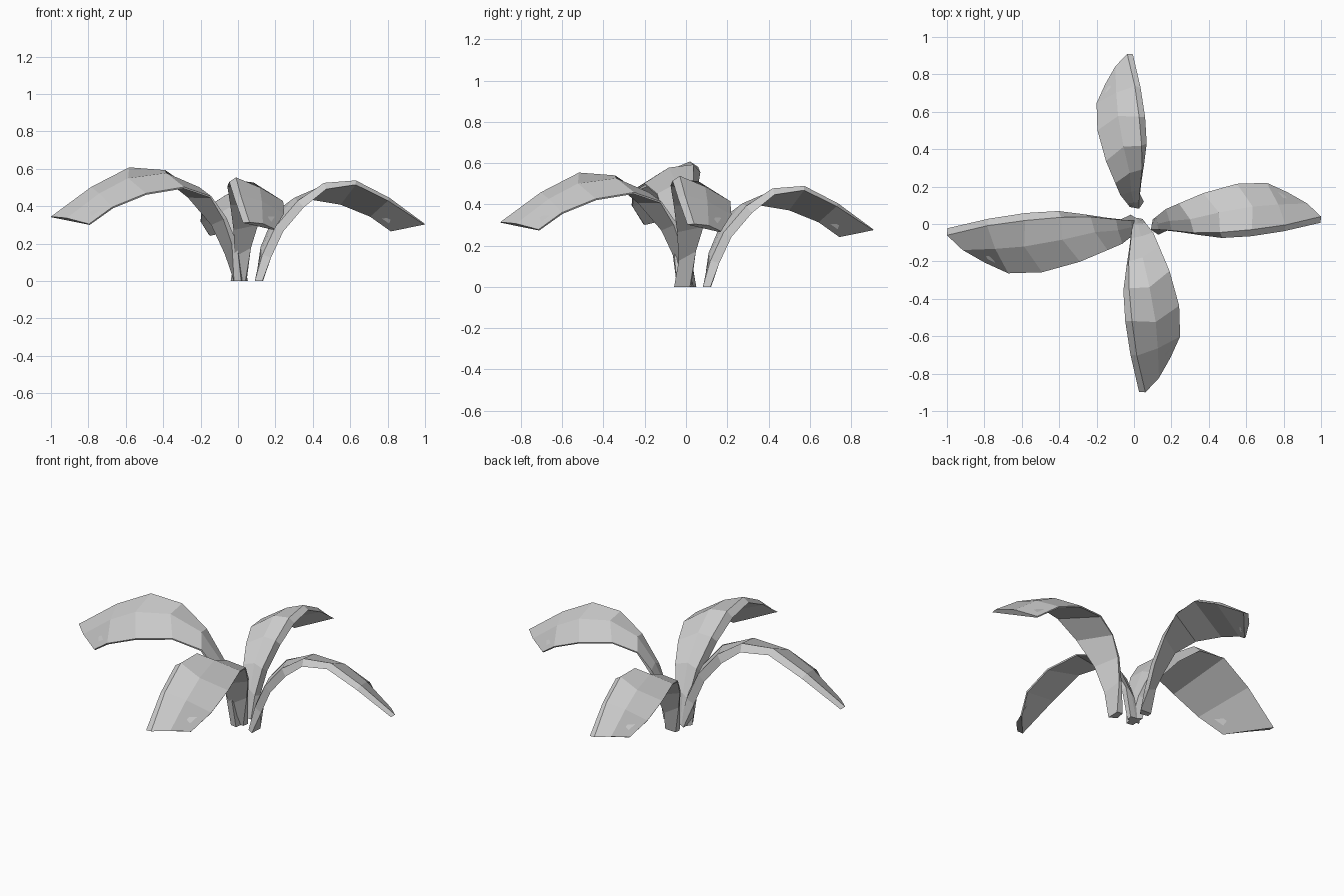
import bpy, bmesh, math
from mathutils import Vector, Matrix

if "Cube" in bpy.data.objects:
    bpy.data.objects.remove(bpy.data.objects["Cube"])

grey = bpy.data.materials.new("light grey")
grey.use_nodes = True
colour = (0.6, 0.6, 0.6, 1)
grey.diffuse_color = colour
grey.node_tree.nodes["Principled BSDF"].inputs["Base Color"].default_value = colour

# High edge and low edge of one arching blade, from stem to tip
high_edge = [Vector(p) for p in (
    (.09, -.03, 0), (.13, -.03, .14), (.2, -.035, .29), (.32, -.047, .43),
    (.46, -.045, .525), (.63, -.03, .538), (.81, -.005, .445), (1, .04, .305))]
low_edge = [Vector(p) for p in (
    (.1, .025, 0), (.12, .04, .18), (.17, .08, .3), (.24, .11, .4),
    (.37, .165, .445), (.55, .215, .415), (.71, .22, .35), (.82, .17, .27))]
last = len(high_edge) - 1


def section(i):
    """Five-sided wedge: thick at the high edge, thin at the low edge."""
    high, low = high_edge[i], low_edge[i]
    before, after = max(i - 1, 0), min(i + 1, last)
    tangent = (high_edge[after] + low_edge[after]
               - high_edge[before] - low_edge[before]).normalized()
    normal = tangent.cross(low - high).normalized()
    outward = tangent.cross(normal)
    blade = min(i / 4, 1)
    slide = .04 * blade if i < last - 1 else 0
    crease = high.lerp(low, .45) + tangent * slide + normal * .016 * blade
    thick = .045 if i < 4 else .042 - .005 * (i - 4)
    thin = max(.035 - .009 * i, .008)
    rim = high + outward * .02 - normal * thick
    ring = [high, crease, low, low - normal * thin, rim]
    if i == 0:
        ring = [Vector((p.x, p.y, 0)) for p in ring]
    return ring


def make_leaf(name, angle, scale, offset):
    bm = bmesh.new()
    rings = [[bm.verts.new(p) for p in section(i)] for i in range(last + 1)]
    for a, b in zip(rings, rings[1:]):
        for k in range(len(a)):
            n = (k + 1) % len(a)
            bm.faces.new((a[k], a[n], b[n], b[k]))
    bm.faces.new(rings[0])
    bm.faces.new(rings[-1])
    bmesh.ops.recalc_face_normals(bm, faces=bm.faces)
    bm.transform(Matrix.Translation((*offset, 0))
                 @ Matrix.Rotation(math.radians(angle), 4, 'Z')
                 @ Matrix.Scale(scale, 4))
    mesh = bpy.data.meshes.new(name)
    bm.to_mesh(mesh)
    bm.free()
    mesh.materials.append(grey)
    bpy.context.collection.objects.link(bpy.data.objects.new(name, mesh))


# Four leaves turned around the middle
make_leaf("left_leaf", 0, 1, (0, 0))
make_leaf("back_leaf", 90, .91, (0, 0))
make_leaf("right_leaf", 180, 1.13, (.13, -.015))
make_leaf("front_leaf", 270, 1.03, (.02, .13))
